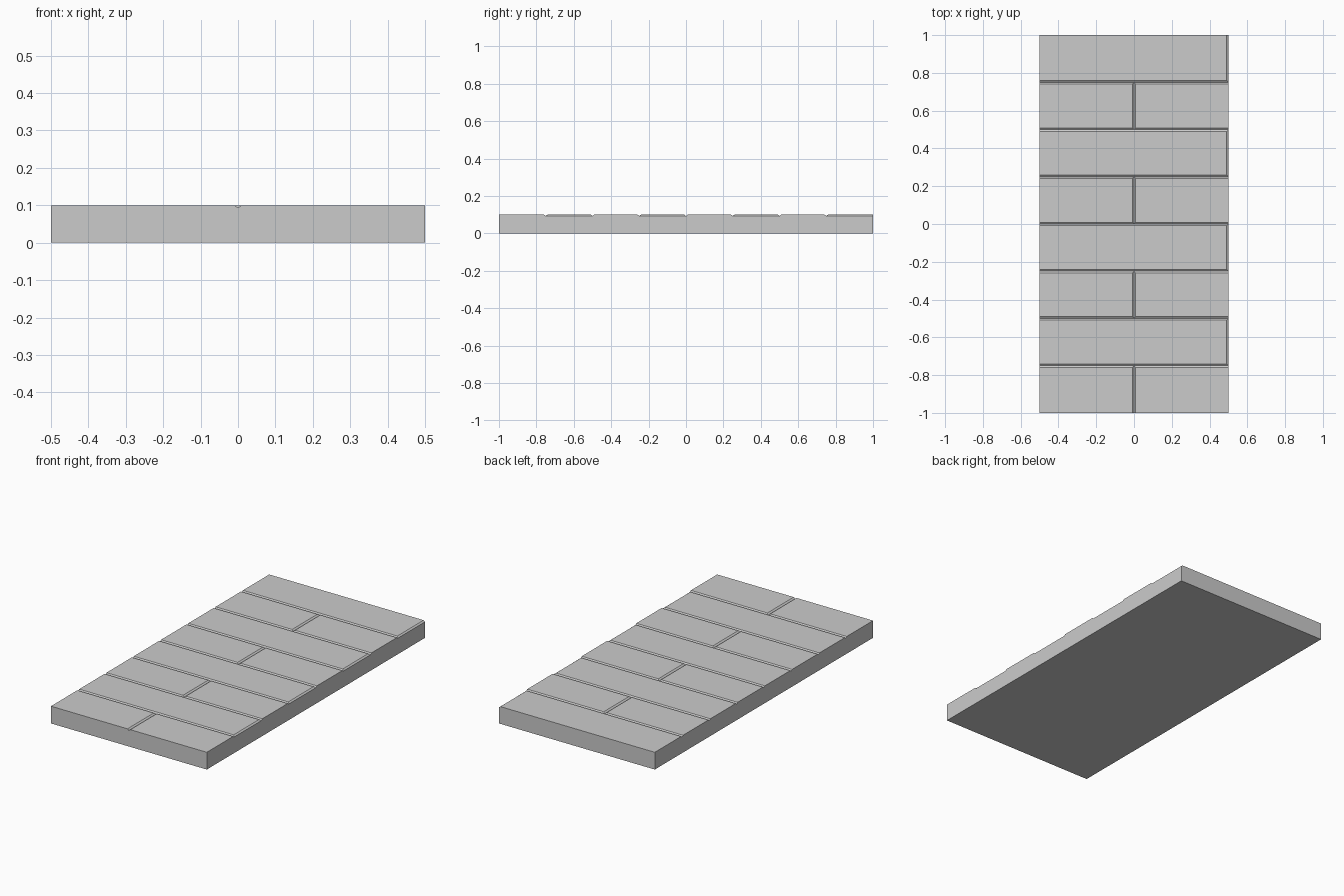
import bpy, bmesh
from mathutils import Vector

if "Cube" in bpy.data.objects:
    bpy.data.objects.remove(bpy.data.objects["Cube"])

W, L, H = 1.0, 2.0, 0.1        # slab size
ROWS = 8
ROW = L / ROWS
HALF, DEPTH = 0.009, 0.007     # V groove half width and depth


def mesh_object(name, bm):
    bmesh.ops.recalc_face_normals(bm, faces=bm.faces)
    me = bpy.data.meshes.new(name)
    bm.to_mesh(me)
    bm.free()
    ob = bpy.data.objects.new(name, me)
    bpy.context.collection.objects.link(ob)
    return ob


def groove(start, end, side):
    """V-shaped prism running from start to end; side points across it."""
    bm = bmesh.new()
    profile = ((-2 * HALF, H + DEPTH), (2 * HALF, H + DEPTH), (0, H - DEPTH))
    rings = [[bm.verts.new(Vector((*p, z)) + Vector(side) * s) for s, z in profile]
             for p in (start, end)]
    bm.faces.new(rings[0])
    bm.faces.new(rings[1])
    for i in range(3):
        j = (i + 1) % 3
        bm.faces.new((rings[0][i], rings[0][j], rings[1][j], rings[1][i]))
    ob = mesh_object("groove_cutter", bm)
    ob.hide_render = True
    return ob


# Floor slab
bm = bmesh.new()
bmesh.ops.create_cube(bm, size=1)
for v in bm.verts:
    v.co = (v.co.x * W, v.co.y * L, (v.co.z + 0.5) * H)
slab = mesh_object("plank_floor_slab", bm)

# Seams between rows, then staggered end joints (middle / right edge)
cutters = [groove((-0.6, -1 + ROW * i), (0.6, -1 + ROW * i), (0, 1, 0))
           for i in range(1, ROWS)]
for i in range(ROWS):
    x = 0.0 if i % 2 == 0 else W / 2
    y0 = -1 + ROW * i + (0.001 if i else -0.1)
    y1 = -1 + ROW * (i + 1) + (-0.001 if i < ROWS - 1 else 0.1)
    cutters.append(groove((x, y0), (x, y1), (1, 0, 0)))

# Carve all grooves and drop the cutters
for c in cutters:
    m = slab.modifiers.new("groove", 'BOOLEAN')
    m.operation = 'DIFFERENCE'
    m.solver = 'EXACT'
    m.object = c
bpy.context.view_layer.update()
deps = bpy.context.evaluated_depsgraph_get()
carved = bpy.data.meshes.new_from_object(slab.evaluated_get(deps))
slab.modifiers.clear()
slab.data = carved
for c in cutters:
    bpy.data.objects.remove(c)
